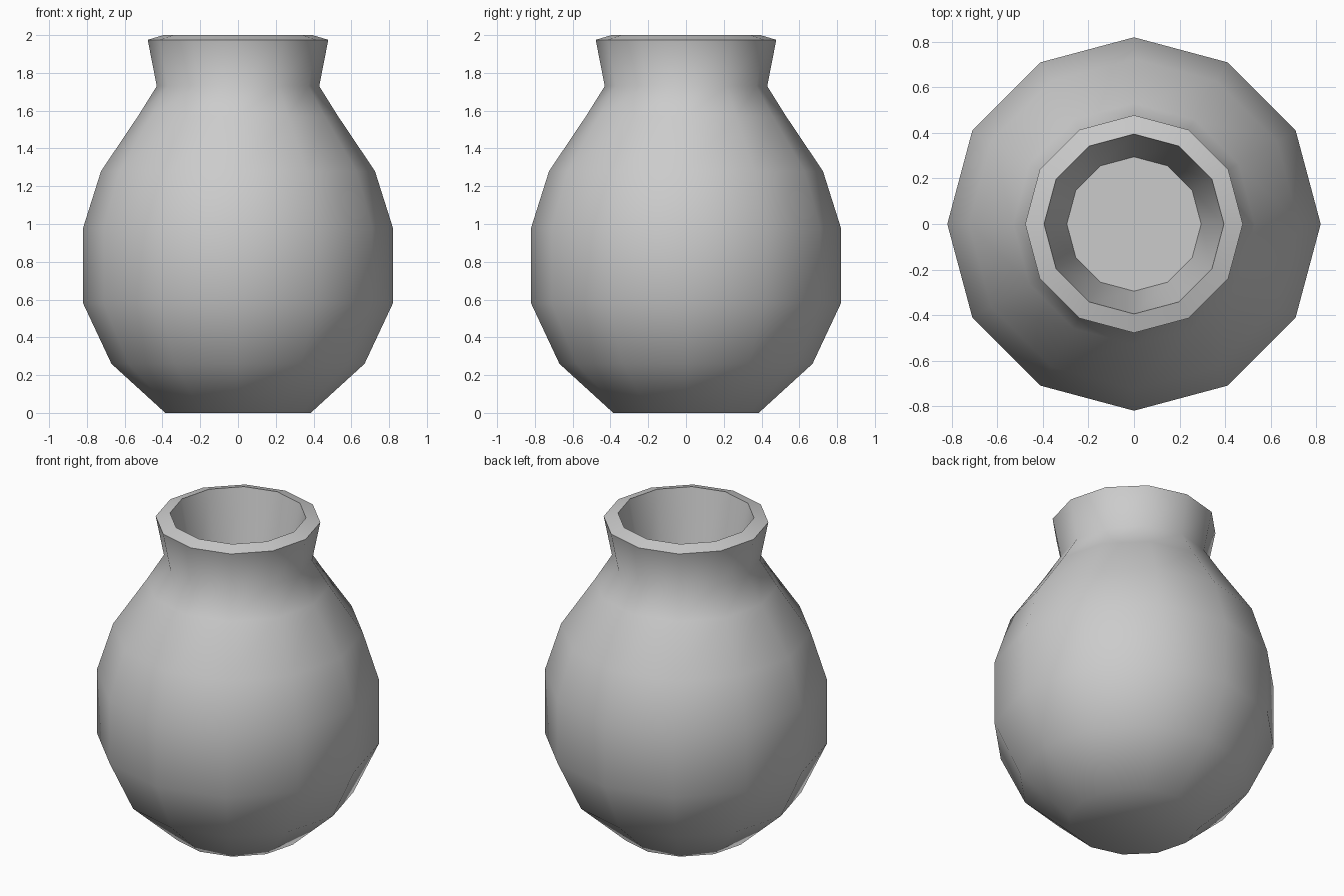
import bpy
import bmesh
from math import cos, sin, tau, radians

cube = bpy.data.objects.get("Cube")
if cube:
    bpy.data.objects.remove(cube)

# Plain grey clay
clay = bpy.data.materials.new("grey_clay")
clay.use_nodes = True
colour = (0.6, 0.6, 0.6, 1)
clay.diffuse_color = colour
clay.node_tree.nodes["Principled BSDF"].inputs["Base Color"].default_value = colour

SIDES = 12

# Radius and height, from the foot up the outside, over the rim and into the mouth
profile = [
    (0.385, 0), (0.67, 0.26), (0.82, 0.58), (0.82, 0.98), (0.725, 1.28),
    (0.53, 1.57), (0.43, 1.73), (0.478, 1.975), (0.395, 2), (0.295, 1.5),
]


def lathe(name, points, material):
    """Spin a profile around z and cap both ends."""
    bm = bmesh.new()
    rings = [
        [bm.verts.new((r * cos(tau * i / SIDES), r * sin(tau * i / SIDES), z))
         for i in range(SIDES)]
        for r, z in points
    ]
    for low, high in zip(rings, rings[1:]):
        for i in range(SIDES):
            j = (i + 1) % SIDES
            bm.faces.new((low[i], low[j], high[j], high[i]))
    bm.faces.new(rings[0][::-1])
    bm.faces.new(rings[-1])
    bmesh.ops.recalc_face_normals(bm, faces=bm.faces)
    mesh = bpy.data.meshes.new(name)
    bm.to_mesh(mesh)
    bm.free()
    mesh.materials.append(material)
    obj = bpy.data.objects.new(name, mesh)
    bpy.context.collection.objects.link(obj)
    return obj


# Round-bodied pot, smooth except at the rim and the inner floor
pot = lathe("pot", profile, clay)
bpy.ops.object.select_all(action="DESELECT")
pot.select_set(True)
bpy.context.view_layer.objects.active = pot
bpy.ops.object.shade_smooth_by_angle(angle=radians(55))
